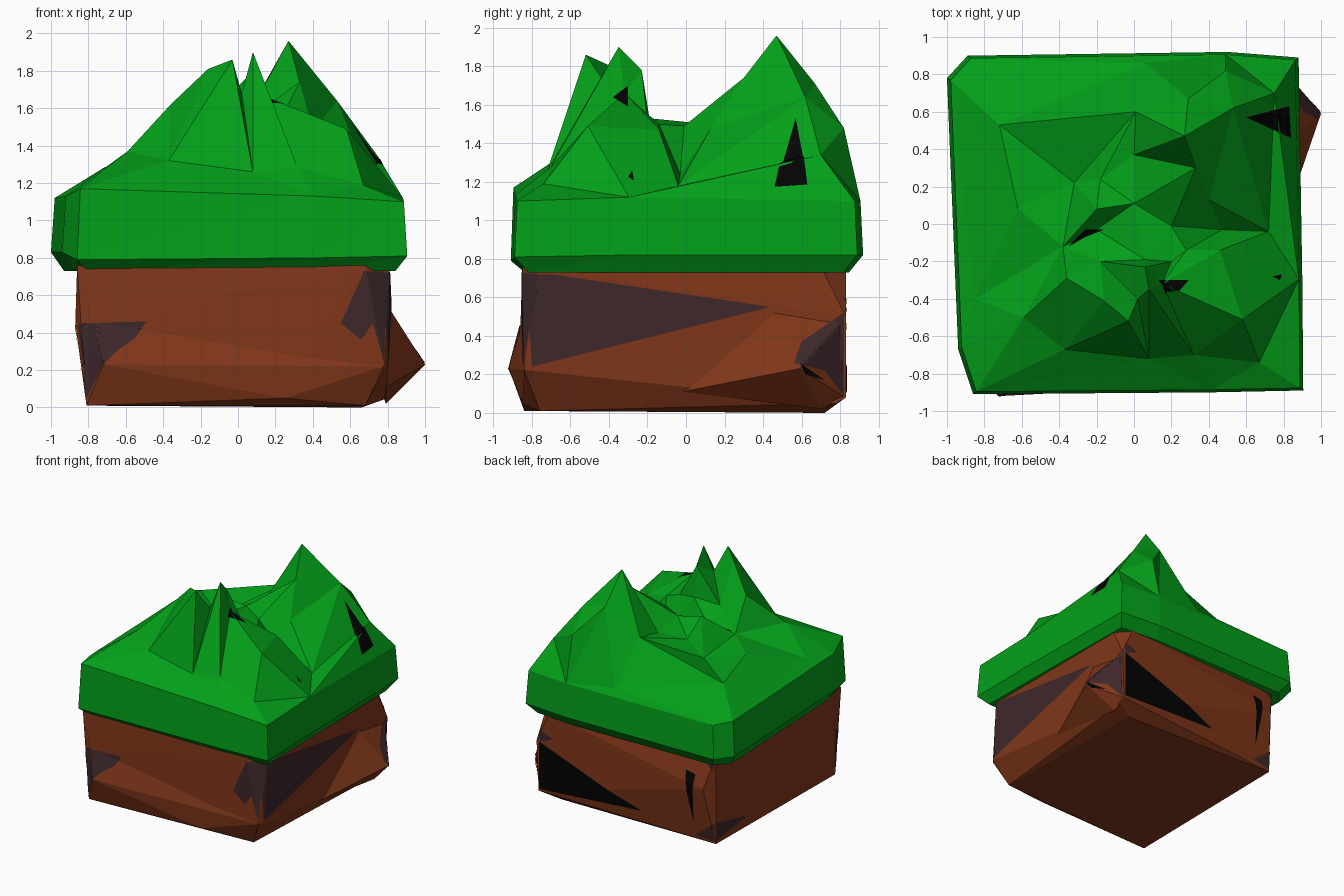
import bpy, bmesh
from mathutils import Vector
from mathutils.bvhtree import BVHTree
from mathutils.geometry import delaunay_2d_cdt

if "Cube" in bpy.data.objects:
    bpy.data.objects.remove(bpy.data.objects["Cube"])


def material(name, rgb):
    m = bpy.data.materials.new(name)
    m.diffuse_color = (*rgb, 1)
    m.use_nodes = True
    m.node_tree.nodes["Principled BSDF"].inputs["Base Color"].default_value = m.diffuse_color
    return m


GRASS = material("grass green", (0.001, 0.35, 0.010))
DIRT = material("dirt brown", (0.22, 0.038, 0.010))
STONE = material("dark stone", (0.048, 0.021, 0.023))
BLACK = material("black", (0.001, 0.001, 0.001))


def finish(name, bm, mat, fix_normals=True):
    if fix_normals:
        bmesh.ops.recalc_face_normals(bm, faces=bm.faces)
    tree = BVHTree.FromBMesh(bm)
    me = bpy.data.meshes.new(name)
    bm.to_mesh(me)
    bm.free()
    me.materials.append(mat)
    bpy.context.collection.objects.link(bpy.data.objects.new(name, me))
    return tree


def hull(bm, pts):
    vs = [bm.verts.new(p) for p in pts]
    out = bmesh.ops.convex_hull(bm, input=vs)
    junk = {g for g in out["geom_interior"] + out["geom_unused"]
            if isinstance(g, bmesh.types.BMVert)}
    bmesh.ops.delete(bm, geom=list(junk), context='VERTS')


# Dirt block: rough chunk plus the bulges on its right side and front left
bm = bmesh.new()
hull(bm, [(-.81, -.84, .01), (.68, -.76, .01), (.66, .72, 0), (-.80, .74, .02),
          (.25, -.85, .05), (.80, .78, .05), (.78, -.84, .22), (.80, -.80, .22),
          (-.87, -.78, .45), (-.77, -.86, .45), (-.86, -.85, .76), (-.81, .76, .76),
          (.80, .83, .08), (.82, .83, .5), (.68, -.85, .76), (.81, -.76, .76),
          (.81, .70, .76), (.70, .83, .76), (-.74, .83, .5)])
hull(bm, [(1.0, .59, .23), (.79, -.02, .11), (.79, .44, .56), (.79, .83, .50),
          (.79, .83, .08), (.79, .70, .02), (.7, .5, .3)])
hull(bm, [(-.72, -.92, .23), (-.81, -.84, .01), (.25, -.85, .05), (.78, -.84, .22),
          (-.77, -.86, .46), (-.85, -.80, .40), (0, -.7, .3)])
dirt_tree = finish("dirt_block", bm, DIRT)

# Grass cap: skirt of three rings, then a jagged triangulated hill
outline = [(-.94, -.67), (-.86, -.91), (.42, -.90), (.905, -.89), (.90, -.30),
           (.88, .89), (.50, .92), (-.89, .90), (-1.0, .78)]
low_z = [.83, .79, .80, .81, .82, .82, .82, .82, .83]
top_z = [1.13, 1.17, 1.13, 1.10, 1.12, 1.10, 1.10, 1.10, 1.12]
peaks = [(.27, .47, 1.96), (.53, .62, 1.64), (.75, .70, 1.34), (.29, .67, 1.71),
         (.49, .82, 1.48), (.01, .60, 1.50), (.33, .30, 1.74), (.06, .86, 1.16),
         (.40, .13, 1.48), (.47, -.03, 1.24), (.72, -.04, 1.18), (0, .37, 1.46),
         (-.72, .53, 1.28), (-.32, .22, 1.27), (-.18, .24, 1.40), (-.20, .08, 1.54),
         (-.62, .08, 1.33), (-.20, -.03, 1.40), (-.38, -.12, 1.36), (0, .11, 1.50),
         (-.59, -.50, 1.37), (-.36, -.29, 1.62), (-.18, -.20, 1.52), (-.16, -.41, 1.81),
         (-.03, -.52, 1.86), (.02, -.40, 1.68), (.08, -.35, 1.90), (.06, -.23, 1.78),
         (.06, -.19, 1.53), (.15, -.32, 1.66), (.08, -.72, 1.26), (-.37, -.67, 1.32),
         (.32, -.70, 1.28), (.20, -.20, 1.51), (.28, -.14, 1.50), (.46, -.14, 1.47),
         (.58, -.51, 1.49), (.67, -.74, 1.19), (.20, -.01, 1.49), (-.85, -.40, 1.17)]
n = len(outline)
bm = bmesh.new()
rings = [[bm.verts.new((x * .93, y * .92, .73)) for x, y in outline],
         [bm.verts.new((x, y, z)) for (x, y), z in zip(outline, low_z)],
         [bm.verts.new((x * .98, y * .985, z)) for (x, y), z in zip(outline, top_z)]]
bm.faces.new(rings[0][::-1])
for a, b in zip(rings, rings[1:]):
    for i in range(n):
        j = (i + 1) % n
        bm.faces.new((a[i], a[j], b[j]))
        bm.faces.new((a[i], b[j], b[i]))
top = rings[2] + [bm.verts.new(p) for p in peaks]
res = delaunay_2d_cdt([v.co.xy for v in top], [], [list(range(n))], 1, 1e-5)
for tri in res[2]:
    bm.faces.new([top[res[3][k][0]] for k in tri])
grass_tree = finish("grass_cap", bm, GRASS)

# Painted patches: a flat outline projected onto a part from one side
SIDES = {"front": (lambda u, v: (u, -3, v), (0, 1, 0)),
         "back": (lambda u, v: (u, 3, v), (0, -1, 0)),
         "right": (lambda u, v: (3, u, v), (-1, 0, 0)),
         "left": (lambda u, v: (-3, u, v), (1, 0, 0)),
         "top": (lambda u, v: (u, v, 4), (0, 0, -1))}


def patch(name, tree, side, pts, mat, lift=.004):
    place, ray = SIDES[side]
    ray = Vector(ray)
    bm = bmesh.new()
    face = bm.faces.new([bm.verts.new(place(u, v)) for u, v in pts])
    bmesh.ops.triangulate(bm, faces=[face])
    bmesh.ops.subdivide_edges(bm, edges=bm.edges[:], cuts=9, use_grid_fill=True)
    missed = []
    for v in bm.verts:
        hit, normal, _, _ = tree.ray_cast(v.co, ray)
        if hit is None:
            missed.append(v)
        else:
            v.co = hit - ray * lift
    bmesh.ops.delete(bm, geom=missed, context='VERTS')
    bm.normal_update()
    for f in bm.faces:
        if f.normal.dot(ray) > 0:
            f.normal_flip()
    finish(name, bm, mat, False)


for i, (side, pts) in enumerate([
        ("front", [(-.855, .45), (-.81, .05), (-.72, .23), (-.64, .31), (-.55, .37), (-.49, .46)]),
        ("front", [(.675, .73), (.55, .45), (.66, .36), (.72, .45), (.78, .25), (.80, .72)]),
        ("right", [(-.83, .72), (-.80, .24), (.44, .55), (-.70, .72)]),
        ("right", [(.82, .52), (.60, .37), (.56, .26), (.72, .22), (.82, .09)]),
        ("back", [(.79, .50), (.79, .60), (.66, .55)]),
        ("back", [(-.80, .74), (-.80, .66), (-.68, .74)]),
        ("back", [(-.79, .04), (-.80, .20), (-.62, .06)]),
        ("left", [(.73, .05), (.74, .20), (.36, .12)]),
        ("left", [(-.75, .44), (-.79, .44), (-.81, .06)])]):
    patch(f"stone_patch_{i + 1}", dirt_tree, side, pts, STONE)

for i, (tree, side, pts) in enumerate([
        (dirt_tree, "back", [(.79, .10), (.79, .50), (-.15, .15)]),
        (dirt_tree, "back", [(-.57, .62), (-.66, .60), (-.62, .18)]),
        (dirt_tree, "right", [(.59, .26), (.62, .20), (.72, .17)]),
        (grass_tree, "top", [(.60, .57), (.83, .63), (.84, .46)]),
        (grass_tree, "top", [(-.35, -.12), (-.26, -.03), (-.16, -.03), (-.26, -.07)]),
        (grass_tree, "right", [(-.38, 1.64), (-.30, 1.70), (-.30, 1.59)]),
        (grass_tree, "top", [(.74, -.28), (.79, -.27), (.78, -.30)]),
        (grass_tree, "right", [(-.74, 1.36), (-.65, 1.46), (-.70, 1.37)])]):
    patch(f"black_shard_{i + 1}", tree, side, pts, BLACK, .007)
